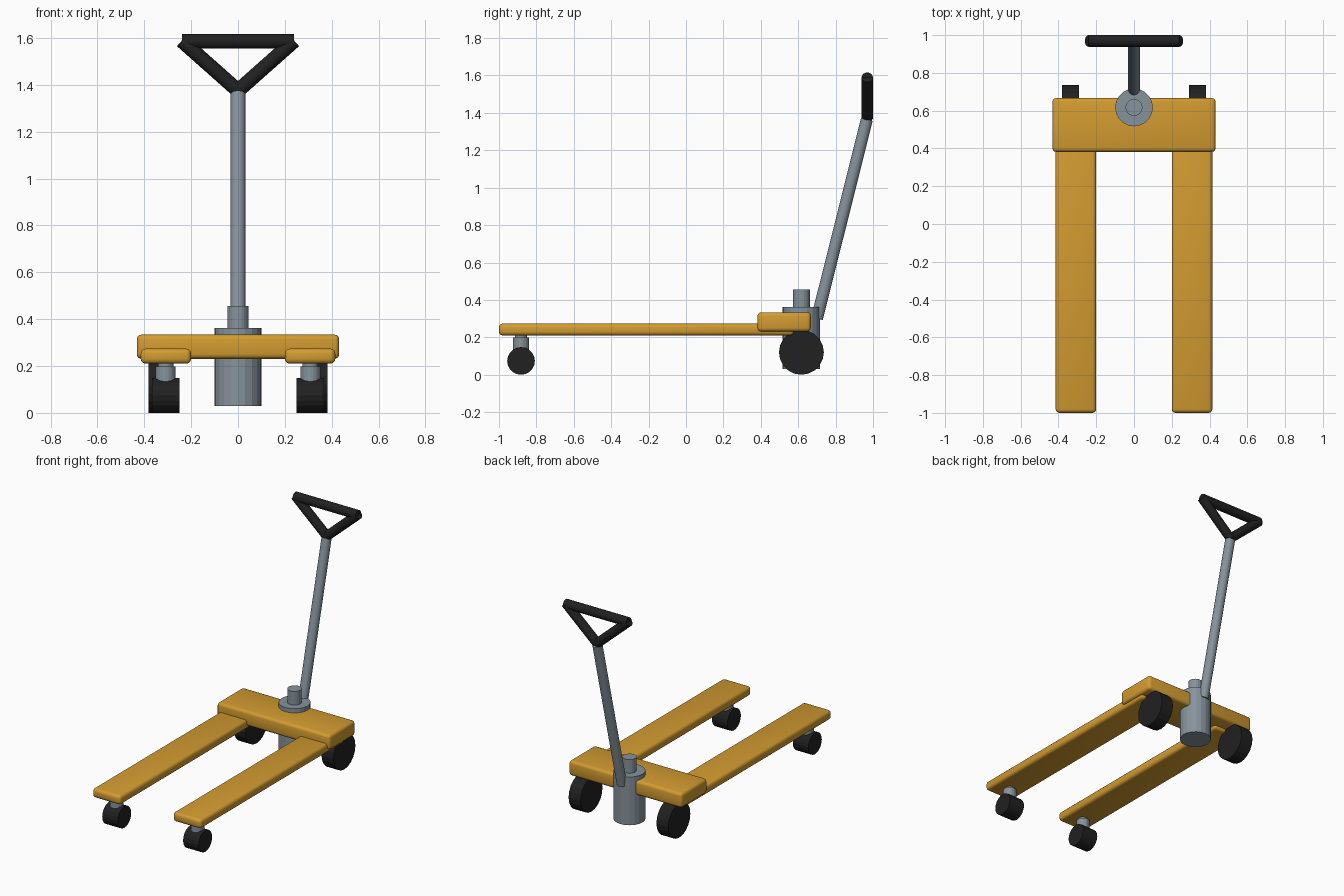
import bpy
from mathutils import Vector

if "Cube" in bpy.data.objects:
    bpy.data.objects.remove(bpy.data.objects["Cube"])


def material(name, rgb):
    m = bpy.data.materials.new(name)
    m.diffuse_color = (*rgb, 1)
    m.use_nodes = True
    m.node_tree.nodes["Principled BSDF"].inputs["Base Color"].default_value = m.diffuse_color
    return m


YELLOW = material("yellow_paint", (0.65, 0.33, 0.03))
STEEL = material("grey_steel", (0.24, 0.29, 0.33))
BLACK = material("black_rubber", (0.015, 0.015, 0.015))


def box(name, lo, hi, mat, bevel):
    """Rounded box between two corners."""
    lo, hi = Vector(lo), Vector(hi)
    bpy.ops.mesh.primitive_cube_add(size=1, location=(lo + hi) / 2)
    ob = bpy.context.object
    ob.name = name
    ob.scale = hi - lo
    bpy.ops.object.transform_apply(location=False, rotation=False, scale=True)
    mod = ob.modifiers.new("rounding", 'BEVEL')
    mod.width = bevel
    mod.segments = 3
    bpy.ops.object.modifier_apply(modifier=mod.name)
    bpy.ops.object.shade_smooth_by_angle(angle=0.7)
    ob.data.materials.append(mat)
    return ob


def rod(name, a, b, r, mat, sides=20):
    """Cylinder from point a to point b."""
    a, b = Vector(a), Vector(b)
    d = b - a
    bpy.ops.mesh.primitive_cylinder_add(vertices=sides, radius=r, depth=d.length,
                                        location=(a + b) / 2)
    ob = bpy.context.object
    ob.name = name
    ob.rotation_euler = d.to_track_quat('Z', 'Y').to_euler()
    ob.data.materials.append(mat)
    return ob


PUMP_Y = 0.617
CASTER_Y = -0.882
GRIP_Y = 0.969

# Deck, pump and piston
box("deck", (-0.432, 0.382, 0.231), (0.432, 0.667, 0.334), YELLOW, 0.02)
rod("pump_body", (0, PUMP_Y, 0.03), (0, PUMP_Y, 0.363), 0.1, STEEL)
rod("pump_piston", (0, PUMP_Y, 0.34), (0, PUMP_Y, 0.457), 0.045, STEEL)

# Tiller shaft and top grip bar
rod("tiller_shaft", (0, 0.7, 0.30), (0, 0.967, 1.365), 0.032, STEEL)
rod("grip_bar", (-0.24, GRIP_Y, 1.585), (0.24, GRIP_Y, 1.585), 0.031, BLACK)

for side, s in (("left", -1), ("right", 1)):
    # Fork blade
    x0, x1 = sorted((s * 0.2, s * 0.415))
    box(side + "_fork", (x0, -1.0, 0.21), (x1, 0.575, 0.274), YELLOW, 0.02)
    # Load caster under the fork tip
    rod(side + "_caster_wheel", (s * 0.25, CASTER_Y, 0.074), (s * 0.368, CASTER_Y, 0.074),
        0.074, BLACK)
    rod(side + "_caster_stem", (s * 0.309, CASTER_Y, 0.09), (s * 0.309, CASTER_Y, 0.198),
        0.043, STEEL)
    rod(side + "_caster_pin", (s * 0.309, CASTER_Y, 0.19), (s * 0.309, CASTER_Y, 0.225),
        0.033, STEEL)
    # Rear steering wheel
    rod(side + "_rear_wheel", (s * 0.29, PUMP_Y, 0.12), (s * 0.381, PUMP_Y, 0.12),
        0.12, BLACK)
    # Diagonal strut of the triangular grip
    rod(side + "_grip_strut", (0, GRIP_Y, 1.375), (s * 0.24, GRIP_Y, 1.588), 0.031, BLACK)
